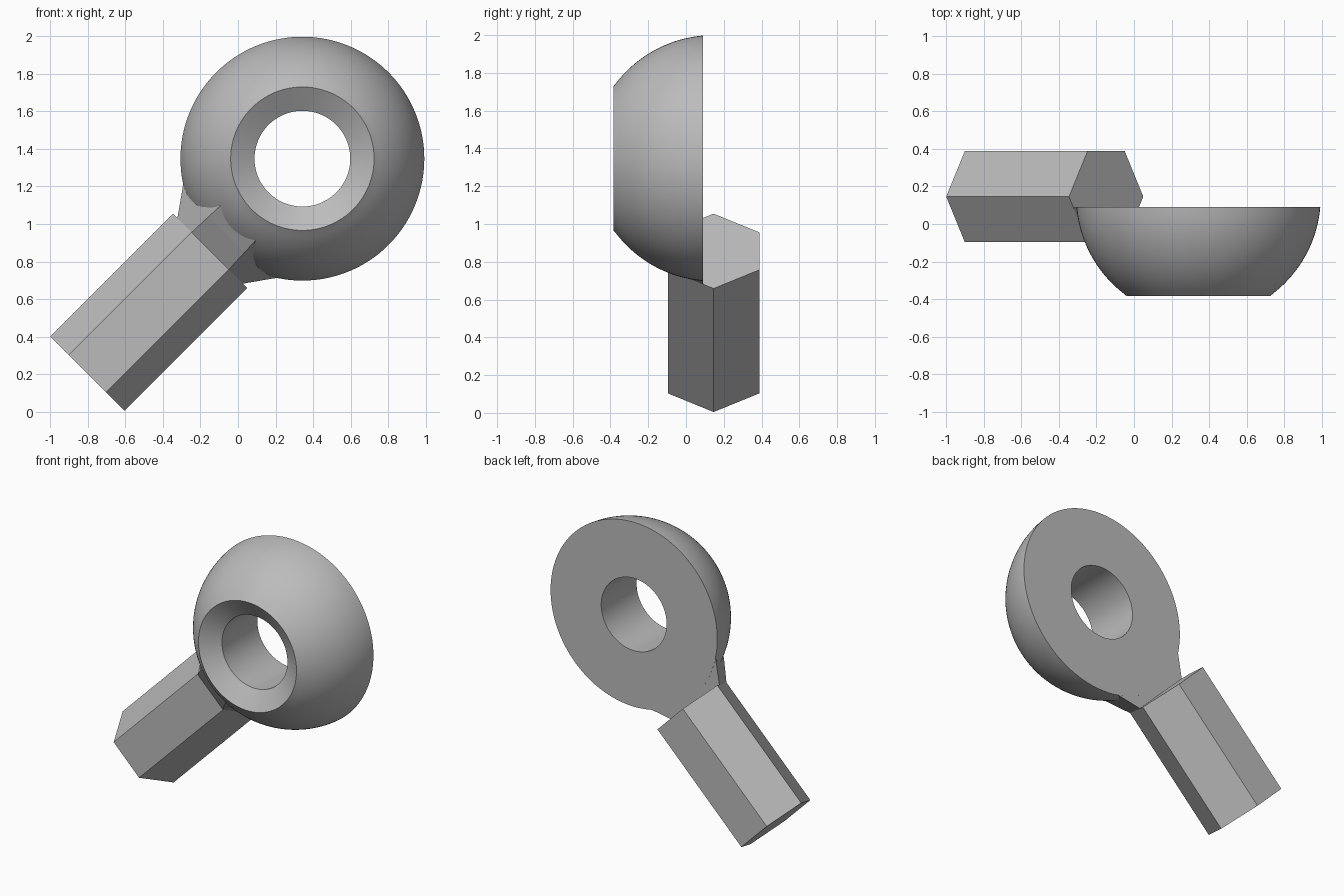
import bpy, bmesh
from math import cos, sin, pi, radians
from mathutils import Vector

if "Cube" in bpy.data.objects:
    bpy.data.objects.remove(bpy.data.objects["Cube"], do_unlink=True)

steel = bpy.data.materials.new("plain grey")
steel.use_nodes = True
GREY = (0.5, 0.5, 0.5, 1)
steel.diffuse_color = GREY
steel.node_tree.nodes["Principled BSDF"].inputs["Base Color"].default_value = GREY

CENTRE = Vector((0.343, 0.146, 1.348))   # centre of the full sphere
AXIS = Vector((-1, 0, -1)).normalized()  # from the ball down the shank
SIDE = Vector((-1, 0, 1)).normalized()
FRONT = Vector((0, -1, 0))
RADIUS, HOLE, MOUTH = 0.652, 0.255, 0.382
BACK_CUT, FRONT_CUT, SINK = 0.056, 0.53, 0.08


def make_object(name, rings, closed_loop=False):
    """Skin a list of equal-length point rings."""
    bm = bmesh.new()
    loops = [[bm.verts.new(p) for p in ring] for ring in rings]
    n = len(loops[0])
    count = len(loops) if closed_loop else len(loops) - 1
    for i in range(count):
        a, b = loops[i], loops[(i + 1) % len(loops)]
        for j in range(n):
            k = (j + 1) % n
            bm.faces.new((a[j], a[k], b[k], b[j]))
    if not closed_loop:
        bm.faces.new(loops[0])
        bm.faces.new(loops[-1])
    bmesh.ops.recalc_face_normals(bm, faces=bm.faces)
    mesh = bpy.data.meshes.new(name)
    bm.to_mesh(mesh)
    bm.free()
    mesh.materials.append(steel)
    obj = bpy.data.objects.new(name, mesh)
    bpy.context.collection.objects.link(obj)
    return obj


def section(distance, outline):
    """Place a (sideways, forward) outline across the shank axis."""
    return [CENTRE + AXIS * distance + SIDE * s + FRONT * f for s, f in outline]


# Ball end: sliced sphere with a countersunk bore, turned about its axis
STEPS, SEGMENTS = 24, 128
profile = [(HOLE, BACK_CUT)]
for i in range(STEPS + 1):
    # spread evenly along the arc from the back slice to the front slice
    angle = radians(4.93) + (radians(54.2) - radians(4.93)) * i / STEPS
    profile.append((RADIUS * cos(angle), RADIUS * sin(angle)))
profile[1] = (profile[1][0], BACK_CUT)
profile[-1] = (MOUTH, FRONT_CUT)
profile.append((HOLE, FRONT_CUT - SINK))

rings = []
for j in range(SEGMENTS):
    t = 2 * pi * j / SEGMENTS
    spoke = Vector((cos(t), 0, sin(t)))
    rings.append([CENTRE + spoke * r + FRONT * f for r, f in profile])
ball = make_object("ball_end", rings, closed_loop=True)
bpy.ops.object.select_all(action='DESELECT')
ball.select_set(True)
bpy.context.view_layer.objects.active = ball
bpy.ops.object.shade_smooth_by_angle(angle=radians(25))

# Hexagonal shank
hexagon = [(0.28 * cos(i * pi / 3), 0.28 * sin(i * pi / 3)) for i in range(6)]
make_object("hex_shank", [section(0.695, hexagon), section(1.62, hexagon)])

# Flared neck, flat at the back, widening into the ball
back = BACK_CUT + 0.001


def neck_outline(width, edge, depth):
    return [(-width, back), (-edge, depth), (edge, depth), (width, back)]


make_object("flared_neck", [
    section(0.696, neck_outline(0.246, 0.14, 0.242)),
    section(0.57, neck_outline(0.335, 0.135, 0.35)),
    section(0.455, neck_outline(0.42, 0.13, 0.44)),
])
